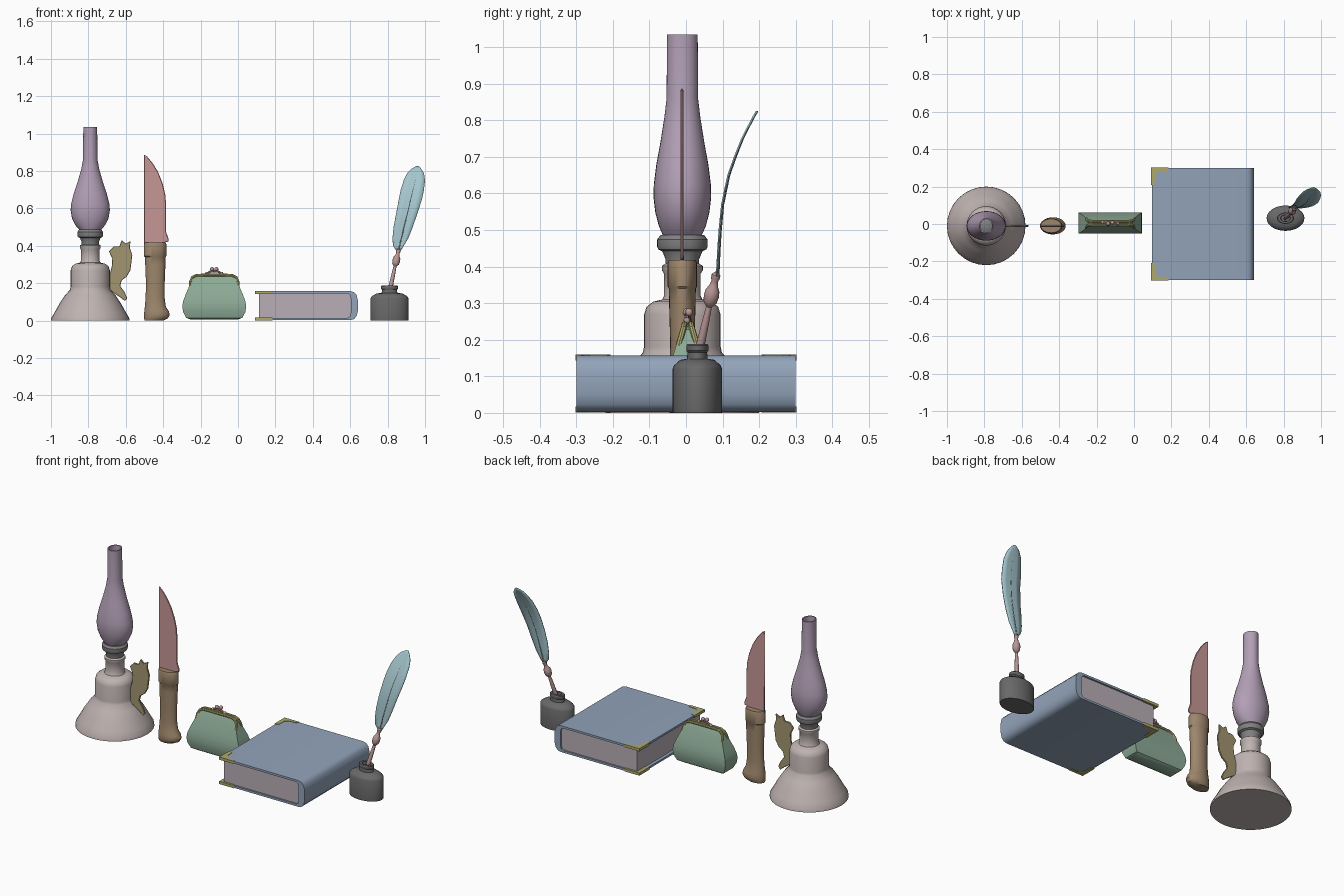
import bpy, bmesh, math
from mathutils import Vector

if "Cube" in bpy.data.objects:
    bpy.data.objects.remove(bpy.data.objects["Cube"])

MATS = {}
COLS = {"stone": (.52, .45, .44), "metal": (.22, .22, .22), "glass": (.45, .35, .47),
        "brass": (.36, .30, .16), "blade": (.56, .31, .30), "wood": (.34, .24, .15),
        "green": (.27, .41, .31), "gold": (.42, .40, .15), "rose": (.48, .31, .30),
        "blue": (.29, .37, .49), "paper": (.48, .43, .47), "ink": (.14, .14, .14),
        "feather": (.37, .56, .61), "quill": (.25, .30, .33)}


def finish(name, bm, col, angle=35):
    bmesh.ops.remove_doubles(bm, verts=bm.verts, dist=1e-5)
    bmesh.ops.recalc_face_normals(bm, faces=bm.faces)
    me = bpy.data.meshes.new(name)
    bm.to_mesh(me)
    bm.free()
    if col not in MATS:
        MATS[col] = bpy.data.materials.new(col)
        MATS[col].diffuse_color = (*COLS[col], 1)
    me.materials.append(MATS[col])
    for p in me.polygons:
        p.use_smooth = True
    me.set_sharp_from_angle(angle=math.radians(angle))
    ob = bpy.data.objects.new(name, me)
    bpy.context.collection.objects.link(ob)
    return ob


def loft(name, rings, col, cap=True, angle=35):
    """Skin a list of closed rings with equal point counts."""
    bm = bmesh.new()
    vs = [[bm.verts.new(p) for p in r] for r in rings]
    n = len(vs[0])
    for a, b in zip(vs, vs[1:]):
        for i in range(n):
            j = (i + 1) % n
            bm.faces.new((a[i], a[j], b[j], b[i]))
    if cap:
        bm.faces.new(vs[0])
        bm.faces.new(vs[-1])
    return finish(name, bm, col, angle)


def ellipse(cx, cy, z, rx, ry, n=32):
    return [(cx + rx * math.cos(2 * math.pi * i / n), cy + ry * math.sin(2 * math.pi * i / n), z)
            for i in range(n)]


def lathe(name, prof, cx, cy, col, ratio=1, cap=True):
    return loft(name, [ellipse(cx, cy, z, r, r * ratio) for r, z in prof], col, cap)


def prism(name, pts, lo, hi, col, flat="xz", bevel=0):
    """Extrude an outline drawn in the xz or xy plane."""
    def put(p, d):
        return (p[0], d, p[1]) if flat == "xz" else (p[0], p[1], d)
    ob = loft(name, [[put(p, lo) for p in pts], [put(p, hi) for p in pts]], col)
    if bevel:
        m = ob.modifiers.new("bevel", "BEVEL")
        m.width, m.segments = bevel, 1
    return ob


def tube(name, pts, radii, col, n=12):
    """Round sweep along a path with a radius at every point."""
    pts = [Vector(p) for p in pts]
    rings = []
    for i, p in enumerate(pts):
        d = (pts[min(i + 1, len(pts) - 1)] - pts[max(i - 1, 0)]).normalized()
        u = d.cross(Vector((0, 1, 0))).normalized()
        w = d.cross(u)
        rings.append([p + radii[i] * (u * math.cos(2 * math.pi * k / n) + w * math.sin(2 * math.pi * k / n))
                      for k in range(n)])
    return loft(name, rings, col)


def ball(name, c, r, col):
    bm = bmesh.new()
    bmesh.ops.create_uvsphere(bm, u_segments=16, v_segments=10, radius=r)
    bmesh.ops.translate(bm, verts=bm.verts, vec=c)
    return finish(name, bm, col)


# Oil lamp: stepped base, burner, chimney, side handle
LX, LY = -.79, -.01
lathe("lamp_base", [(.21, 0), (.208, .015), (.19, .045), (.165, .09), (.135, .135), (.108, .165),
                    (.105, .18), (.105, .268), (.098, .29), (.08, .304), (.055, .31), (.05, .32),
                    (.05, .38), (.056, .39), (.056, .402), (.046, .408)], LX, LY, "stone")
lathe("lamp_burner", [(.046, .4), (.046, .42), (.055, .442), (.066, .447), (.069, .455), (.069, .474),
                      (.06, .486), (.042, .487), (.04, .53), (.02, .54)], LX, LY, "metal")
bulb = [(.055, .052, .483), (.08, .064, .51), (.098, .074, .548), (.105, .079, .59), (.102, .078, .625),
        (.088, .071, .68), (.068, .06, .74), (.048, .049, .81), (.039, .043, .86), (.037, .042, 1.035)]
wall = [ellipse(LX, LY, z, a, b) for a, b, z in bulb]
wall += [ellipse(LX, LY, z, a - .006, b - .006) for a, b, z in reversed(bulb)]
loft("lamp_chimney", wall + wall[:1], "glass", cap=False)
prism("lamp_handle", [(-.715, .16), (-.69, .23), (-.675, .29), (-.672, .33), (-.69, .37), (-.665, .397),
                      (-.634, .397), (-.622, .43), (-.60, .412), (-.575, .425), (-.578, .39), (-.565, .35),
                      (-.575, .27), (-.595, .235), (-.622, .215), (-.63, .185), (-.608, .155), (-.592, .12),
                      (-.605, .105), (-.63, .125), (-.675, .155)],
      LY - .005, LY + .005, "brass", bevel=.002)

# Knife: thin blade and oval handle
prism("knife_blade", [(-.503, .40), (-.503, .888), (-.485, .876), (-.455, .84), (-.425, .79), (-.402, .73),
                      (-.388, .67), (-.385, .62), (-.385, .475), (-.372, .44), (-.37, .423), (-.39, .418),
                      (-.40, .40)], -.015, -.007, "blade", bevel=.003)
grip = [(-.50, -.40, .0), (-.502, -.375, .012), (-.502, -.365, .03), (-.501, -.37, .05), (-.498, -.386, .075),
        (-.494, -.392, .12), (-.492, -.392, .2), (-.496, -.388, .3), (-.497, -.387, .34), (-.503, -.383, .345),
        (-.503, -.383, .408), (-.498, -.388, .418)]
loft("knife_handle", [ellipse((a + b) / 2, -.01, z, (b - a) / 2, (b - a) * .335, 24) for a, b, z in grip], "wood")

# Purse: tapered body, two hinged frame bars, ball clasp
PX, PY = -.127, .005
body = [(.125, .03, .005), (.15, .045, .015), (.166, .054, .045), (.171, .057, .075), (.166, .054, .105),
        (.153, .046, .14), (.138, .035, .175), (.127, .025, .205), (.118, .016, .228), (.1, .01, .238)]
loft("purse_body", [[(PX + s * a, PY + t * b, z) for s, t in ((-1, -1), (1, -1), (1, 1), (-1, 1))]
                    for a, b, z in body], "green")
half = [(.128, .185), (.126, .21), (.116, .232), (.095, .242), (.05, .243)]
arc = [(-a, z) for a, z in half] + [(a, z) for a, z in reversed(half)]
for s, side in ((-1, "front"), (1, "back")):
    tube(f"purse_frame_{side}", [(PX + a, PY + s * (.009 + .3 * max(0, .24 - z)), z) for a, z in arc],
         [.008] * len(arc), "gold", 8)
    tube(f"purse_clasp_arm_{side}", [(PX - s * .04, PY + s * .003, .25), (PX - s * .022, PY + s * .003, .262),
                                     (PX - s * .002, PY + s * .003, .262), (PX + s * .01, PY + s * .003, .275)],
         [.006, .006, .005, .005], "rose", 8)
    ball(f"purse_clasp_ball_{side}", (PX + s * .011, PY + s * .003, .275), .011, "rose")
    ball(f"purse_clasp_foot_{side}", (PX - s * .04, PY + s * .003, .252), .009, "rose")

# Book: wrapped cover with rounded spine, page block, corner guards
MID = .08


def mirrored(pts):
    return pts + [(x, 2 * MID - z) for x, z in reversed(pts)]


outer = mirrored([(.095, .157), (.60, .157), (.62, .152), (.634, .137), (.641, .108)])
inner = mirrored([(.095, .145), (.585, .145), (.597, .139), (.603, .12)])
prism("book_cover", outer + inner[::-1], -.3, .3, "blue")
prism("book_pages", mirrored([(.113, .1455), (.585, .1455), (.597, .1395), (.6035, .12)]), -.29, .29, "paper")
for sy in (-1, 1):
    for zl, lab in ((.003, "lower"), (.145, "upper")):
        ell = [(.09, .3), (.185, .3), (.178, .282), (.135, .28), (.115, .262), (.113, .212), (.09, .205)]
        prism(f"book_corner_{lab}_{'front' if sy < 0 else 'back'}",
              [(x, sy * (y + .002)) for x, y in ell], zl - .002, zl + .014, "gold", "xy")

# Inkwell: oval bottle with open neck
lathe("inkwell", [(.1, 0), (.101, .006), (.101, .12), (.095, .13), (.07, .145), (.042, .148), (.04, .165),
                  (.045, .17), (.045, .184), (.041, .188), (.026, .188), (.024, .13)], .81, .031, "ink", .67)

# Pen holder: turned profile along a leaning axis
a, b = Vector((.806, .028, .135)), Vector((.86, .084, .385))
turn = [(0, .006), (.2, .012), (.45, .01), (.62, .008), (.645, .013), (.67, .018), (.74, .021), (.80, .019),
        (.85, .012), (.9, .009), (.93, .012), (.97, .012), (1, .005)]
tube("pen_holder", [a.lerp(b, t) for t, r in turn], [r for t, r in turn], "rose", 16)

# Feather: vane rows (z, left x, spine x, right x, y) curving backwards
rows = [(.365, .853, .857, .864, .083), (.40, .829, .864, .886, .085), (.44, .826, .873, .91, .087),
        (.50, .832, .888, .934, .091), (.57, .845, .905, .958, .098), (.65, .86, .924, .984, .115),
        (.70, .87, .936, .994, .133), (.75, .886, .948, 1.0, .153), (.785, .903, .954, .995, .171),
        (.81, .925, .958, .981, .184), (.825, .952, .96, .967, .193)]
bm = bmesh.new()
grid = [[bm.verts.new((x, y + d, z)) for x, d in ((l, 0), ((l + c) / 2, .002), (c, .003), ((c + r) / 2, .002), (r, 0))]
        for z, l, c, r, y in rows]
for p, q in zip(grid, grid[1:]):
    for i in range(4):
        bm.faces.new((p[i], p[i + 1], q[i + 1], q[i]))
vane = finish("feather_vane", bm, "feather", 60)
m = vane.modifiers.new("thickness", "SOLIDIFY")
m.thickness, m.offset = .004, 0
tube("feather_shaft", [(c, y + .003, z) for z, l, c, r, y in rows[:-1]],
     [.005 - .0004 * i for i in range(len(rows) - 1)], "quill", 8)

for m in bpy.data.materials:
    if m.users and not m.is_grease_pencil:
        m.use_nodes = True
        m.node_tree.nodes["Principled BSDF"].inputs["Base Color"].default_value = m.diffuse_color
